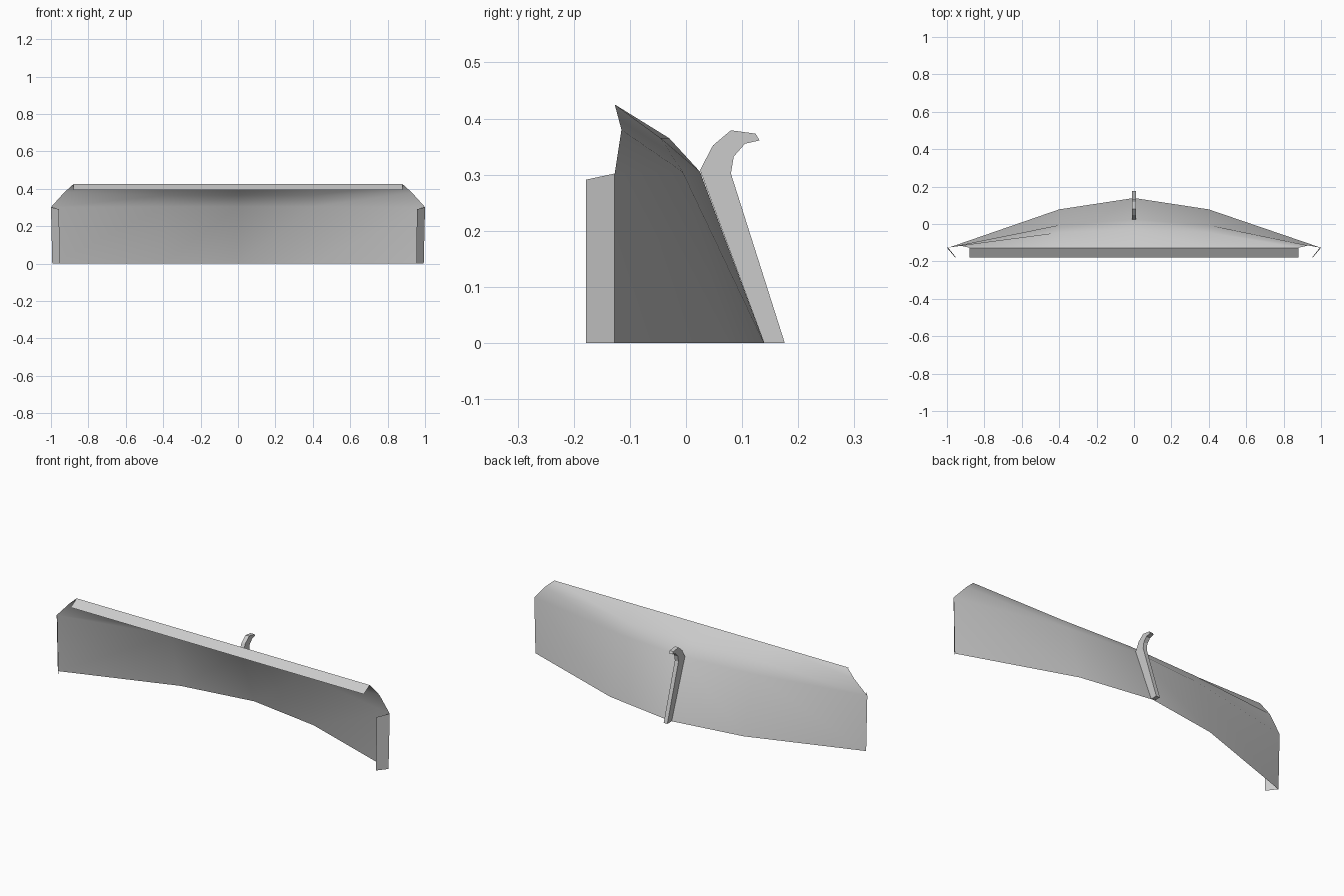
import bpy

cube = bpy.data.objects.get("Cube")
if cube:
    bpy.data.objects.remove(cube, do_unlink=True)

grey = bpy.data.materials.new("plain_grey")
grey.use_nodes = True
colour = (0.6, 0.6, 0.6, 1)
grey.diffuse_color = colour
grey.node_tree.nodes["Principled BSDF"].inputs["Base Color"].default_value = colour


def add_part(name, verts, faces, smooth=False):
    mesh = bpy.data.meshes.new(name)
    mesh.from_pydata(verts, [], faces)
    mesh.materials.append(grey)
    for poly in mesh.polygons:
        poly.use_smooth = smooth
    obj = bpy.data.objects.new(name, mesh)
    bpy.context.collection.objects.link(obj)
    return obj


# Curved sheet: columns from the centre to the end, each from bottom to top
centre = [(0, 0.139, 0), (0, 0.025, 0.305), (0, -0.03, 0.365), (0, -0.127, 0.425)]
middle = [(0.4, 0.078, 0), (0.4, -0.006, 0.305), (0.4, -0.045, 0.365), (0.4, -0.127, 0.425)]
end = [(0.993, -0.127, 0), (1, -0.127, 0.302), (0.93, -0.115, 0.38), (0.88, -0.127, 0.425)]


def mirror(points):
    return [(-x, y, z) for x, y, z in points]


columns = [mirror(end), mirror(middle), centre, middle, end]
rows = len(centre)
faces = []
for c in range(len(columns) - 1):
    for r in range(rows - 1):
        a = c * rows + r
        faces.append((a, a + rows, a + rows + 1, a + 1))
add_part("curved_sheet", [p for col in columns for p in col], faces, True)

# Folded lip along the top edge
add_part("top_lip",
         [(-0.88, -0.178, 0.395), (0.88, -0.178, 0.395),
          (0.88, -0.127, 0.425), (-0.88, -0.127, 0.425)],
         [(0, 1, 2, 3)])

# Folded lips at both ends
lip = [end[0], end[1], (0.957, -0.178, 0.291), (0.953, -0.178, 0)]
add_part("left_lip", lip, [(0, 1, 2, 3)])
add_part("right_lip", mirror(lip), [(3, 2, 1, 0)])

# Hooked handle on the back: a side profile given a thickness
profile = [(0.139, 0), (0.176, 0), (0.08, 0.302), (0.085, 0.332), (0.105, 0.355),
           (0.131, 0.361), (0.124, 0.373), (0.08, 0.379), (0.048, 0.352), (0.025, 0.308)]
n = len(profile)
half = 0.011
verts = [(x, y, z) for x in (-half, half) for y, z in profile]
faces = [tuple(reversed(range(n))), tuple(range(n, 2 * n))]
faces += [(i, (i + 1) % n, (i + 1) % n + n, i + n) for i in range(n)]
add_part("hooked_handle", verts, faces)
